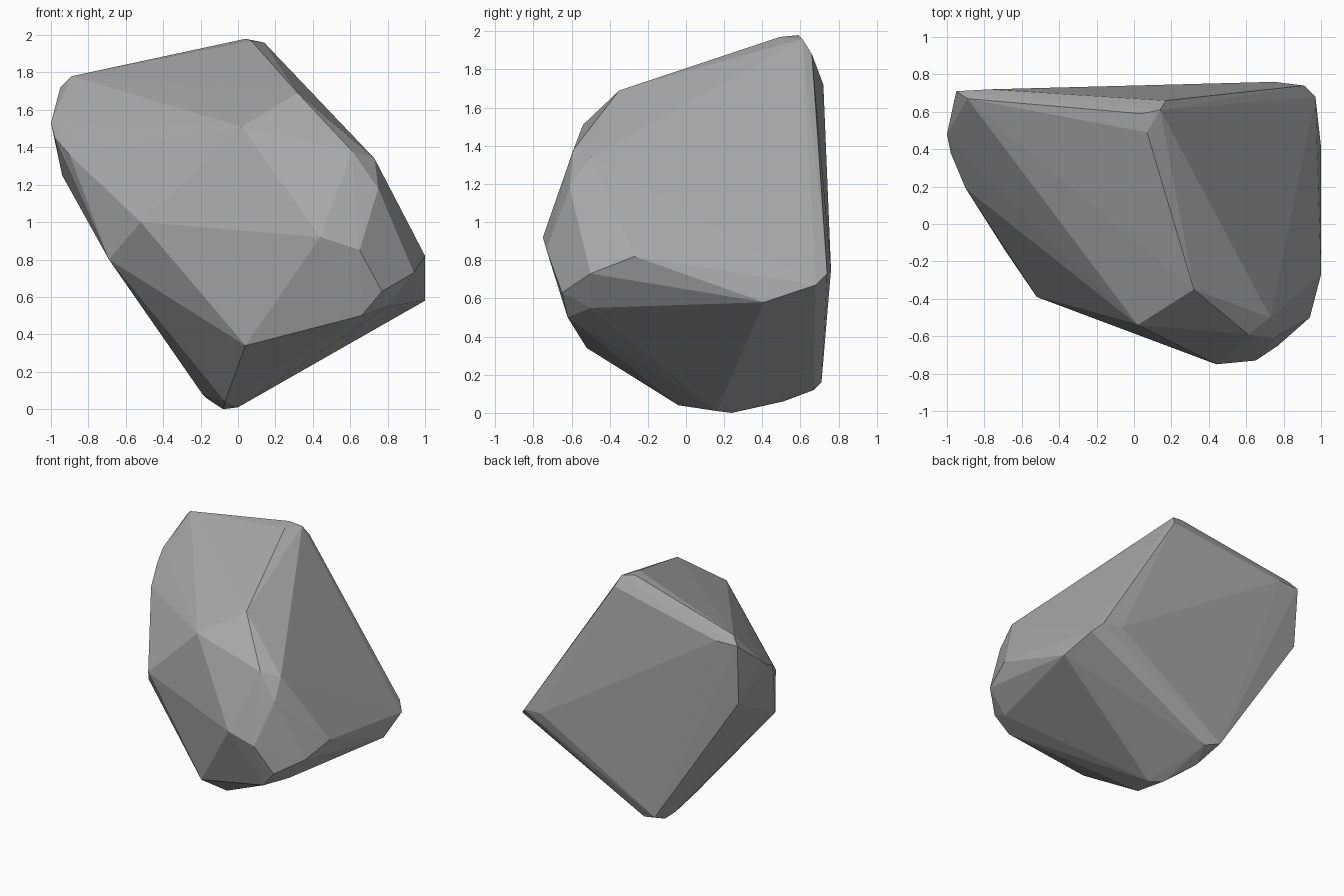
import bpy
import bmesh

# Corner points of the boulder, grouped by region
crown = [(0.04, 0.59, 1.98), (0.07, 0.49, 1.97), (0.14, 0.61, 1.96),
         (0.17, 0.66, 1.88), (0.32, -0.35, 1.69)]
left_shoulder = [(-0.89, 0.67, 1.78), (-0.95, 0.71, 1.72), (-0.77, 0.72, 1.72),
                 (-0.92, 0.62, 1.69), (-1.0, 0.48, 1.53), (-0.92, 0.40, 1.53),
                 (-0.98, 0.38, 1.45), (-0.90, 0.19, 1.36), (-0.94, 0.68, 1.25),
                 (-0.69, -0.14, 0.80), (-0.52, -0.39, 1.00)]
front_bulge = [(0.02, -0.54, 1.51), (0.61, -0.59, 1.38), (0.73, -0.50, 1.34),
               (0.75, -0.61, 1.18), (0.44, -0.75, 0.92), (0.65, -0.73, 0.85),
               (0.77, -0.65, 0.63), (0.66, -0.62, 0.50), (0.04, -0.52, 0.34)]
right_shoulder = [(0.94, -0.50, 0.73), (1.0, -0.27, 0.82), (0.80, -0.50, 0.55),
                  (1.0, 0.41, 0.58), (0.97, 0.68, 0.67), (0.91, 0.74, 0.73),
                  (0.75, 0.76, 0.75)]
foot = [(-0.07, -0.04, 0.04), (0.0, 0.16, 0.01), (-0.08, 0.24, 0.0),
        (-0.17, 0.51, 0.06), (-0.19, 0.40, 0.08), (-0.10, 0.67, 0.12),
        (-0.22, 0.71, 0.16)]

# Wrap the corners in a faceted shell
bm = bmesh.new()
for co in crown + left_shoulder + front_bulge + right_shoulder + foot:
    bm.verts.new(co)
bmesh.ops.convex_hull(bm, input=bm.verts[:])
bmesh.ops.delete(bm, geom=[v for v in bm.verts if not v.link_faces], context='VERTS')
bmesh.ops.recalc_face_normals(bm, faces=bm.faces[:])

mesh = bpy.data.meshes.new("boulder")
bm.to_mesh(mesh)
bm.free()

# Plain grey stone
stone = bpy.data.materials.new("grey_stone")
stone.diffuse_color = (0.40, 0.40, 0.40, 1.0)
mesh.materials.append(stone)
boulder = bpy.data.objects.new("boulder", mesh)
bpy.context.collection.objects.link(boulder)
